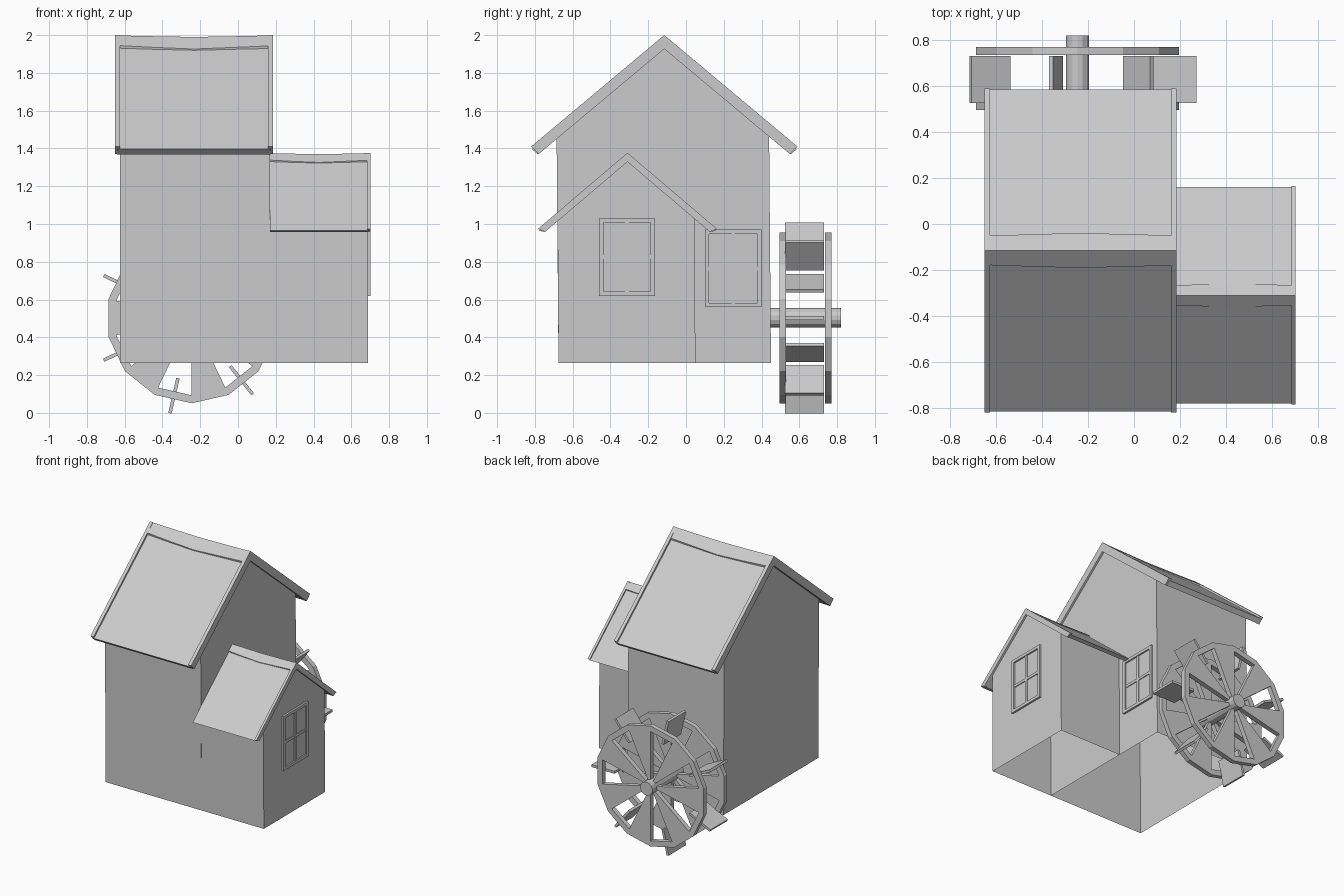
import bpy, bmesh
from math import sin, cos, radians, pi
from mathutils import Vector, Matrix

if "Cube" in bpy.data.objects:
    bpy.data.objects.remove(bpy.data.objects["Cube"])


def mesh_object(name, bm):
    bmesh.ops.recalc_face_normals(bm, faces=bm.faces[:])
    me = bpy.data.meshes.new(name)
    bm.to_mesh(me)
    bm.free()
    ob = bpy.data.objects.new(name, me)
    bpy.context.collection.objects.link(ob)
    return ob


def loft(name, sections, caps=True, skip=()):
    """Join equal (x, [(y, z)...]) sections; skip lists profile edges left open."""
    bm = bmesh.new()
    rings = [[bm.verts.new((x, y, z)) for y, z in prof] for x, prof in sections]
    n = len(rings[0])
    for a, b in zip(rings, rings[1:]):
        for i in range(n):
            if i not in skip:
                j = (i + 1) % n
                bm.faces.new((a[i], a[j], b[j], b[i]))
    if caps:
        bm.faces.new(rings[0])
        bm.faces.new(rings[-1])
    return mesh_object(name, bm)


def add_box(bm, lo, hi):
    lo, hi = Vector(lo), Vector(hi)
    m = Matrix.Translation((lo + hi) / 2) @ Matrix.Diagonal((*(hi - lo), 1))
    bmesh.ops.create_cube(bm, size=1, matrix=m)


def chevron(yc, top, half_f, half_b, slope, thick, cut):
    """Roof cross-section with eaves cut roughly square to the slope."""
    f, b, low = half_f - cut, half_b - cut, top - thick
    return [(yc - half_f, top - half_f * slope), (yc, top), (yc + half_b, top - half_b * slope),
            (yc + b, low - b * slope), (yc, low), (yc - f, low - f * slope)]


# Wall shells: gabled, open underneath
def walls(name, x0, x1, y0, y1, ridge, peak, slope, lean):
    t0, t1 = y0 - lean, y1 - lean
    prof = [(y0, 0.265), (y1, 0.265), (t1, peak - (t1 - ridge) * slope),
            (ridge, peak), (t0, peak - (ridge - t0) * slope)]
    loft(name, [(x0, prof), (x1, prof)], skip=(0,))


walls("main_walls", -0.625, 0.17, -0.675, 0.45, -0.115, 1.932, 0.837, 0.01)
walls("annex_walls", 0.17, 0.687, -0.675, 0.05, -0.31, 1.335, 0.85, 0.005)


# Roofs: slab, raised gable boards, slightly wavy ridge cap
def roof(name, x0, x1, yc, top, half, slope, thick, drop, boards, cap):
    slab = chevron(yc, top - drop, half - 0.005, half - 0.005, slope, thick - drop, 0.03)
    loft(name + "_slab", [(x0 + 0.005, slab), (x1 - 0.005, slab)])
    board = chevron(yc, top, half, half, slope, thick + 0.003, 0.04)
    for i, (a, b) in enumerate(boards):
        loft(f"{name}_gable_board_{i + 1}", [(a, board), (b, board)])
    c0, c1 = cap
    wave = [(0, 0.0, 0.064), (0.22, -0.004, 0.07), (0.5, -0.008, 0.076),
            (0.78, -0.004, 0.07), (1, 0.0, 0.066)]
    s = cap_scale = half / 0.705
    loft(name + "_ridge_cap",
         [(c0 + (c1 - c0) * t, chevron(yc, top - 0.002 + dz * s, w * s, w * s, slope, drop + 0.006, 0.004))
          for t, dz, w in wave])


roof("main_roof", -0.645, 0.18, -0.115, 2.0, 0.705, 0.837, 0.07, 0.018,
     [(-0.65, -0.625), (0.16, 0.185)], (-0.625, 0.16))
roof("annex_roof", 0.165, 0.697, -0.31, 1.377, 0.475, 0.85, 0.045, 0.012,
     [(0.684, 0.702)], (0.17, 0.684))


# Windows: outer frame, cross bars, recessed glass
def window(name, x, y0, y1, z0, z1):
    bm = bmesh.new()
    w, d = 0.022, 0.014
    ym, zm = (y0 + y1) / 2, (z0 + z1) / 2
    for y in (y0, y1 - w):
        add_box(bm, (x - 0.005, y, z0), (x + d, y + w, z1))
    for z in (z0, z1 - w):
        add_box(bm, (x - 0.005, y0 + w, z), (x + d, y1 - w, z + w))
    add_box(bm, (x - 0.005, ym - 0.01, z0 + w), (x + 0.01, ym + 0.01, z1 - w))
    add_box(bm, (x - 0.005, y0 + w, zm - 0.01), (x + 0.009, y1 - w, zm + 0.01))
    add_box(bm, (x - 0.005, y0 + w, z0 + w), (x + 0.003, y1 - w, z1 - w))
    mesh_object(name, bm)


window("annex_window", 0.687, -0.46, -0.165, 0.62, 1.03)
window("main_window", 0.17, 0.10, 0.40, 0.56, 0.97)

# Water wheel: two 14-sided discs with alternating solid wedges and openings
CX, CZ, N = -0.245, 0.503, 14


def polar(r, angle, y):
    return (CX + r * cos(angle), y, CZ + r * sin(angle))


def wheel_disc(name, y0, y1):
    bm = bmesh.new()
    ang = [-pi / 2 - 2 * pi * i / N for i in range(N)]
    outer = [bm.verts.new(polar(0.452, a, y0)) for a in ang]
    inner = [bm.verts.new(polar(0.41, a, y0)) for a in ang]
    hub = [bm.verts.new(polar(0.045, a, y0)) for a in ang]
    for i in range(N):
        j = (i + 1) % N
        bm.faces.new((outer[i], outer[j], inner[j], inner[i]))
        if i % 2:
            bm.faces.new((inner[i], inner[j], hub[j], hub[i]))
    ext = bmesh.ops.extrude_face_region(bm, geom=bm.faces[:], use_keep_orig=True)
    moved = [v for v in ext["geom"] if isinstance(v, bmesh.types.BMVert)]
    bmesh.ops.translate(bm, verts=moved, vec=(0, y1 - y0, 0))
    mesh_object(name, bm)


wheel_disc("wheel_disc_inner", 0.495, 0.53)
wheel_disc("wheel_disc_outer", 0.735, 0.77)

# Paddles in the middle of each opening
bm = bmesh.new()
for k in range(7):
    a = 2 * pi * k / 7
    m = (Matrix.Translation(polar(0.422, a, 0.628)) @ Matrix.Rotation(-a, 4, 'Y')
         @ Matrix.Diagonal((0.19, 0.206, 0.018, 1)))
    bmesh.ops.create_cube(bm, size=1, matrix=m)
mesh_object("wheel_paddles", bm)

# Axle
bm = bmesh.new()
bmesh.ops.create_cone(bm, cap_ends=True, segments=14, radius1=0.051, radius2=0.051, depth=0.38,
                      matrix=Matrix.Translation((CX, 0.63, CZ)) @ Matrix.Rotation(radians(90), 4, 'X'))
mesh_object("wheel_axle", bm)
